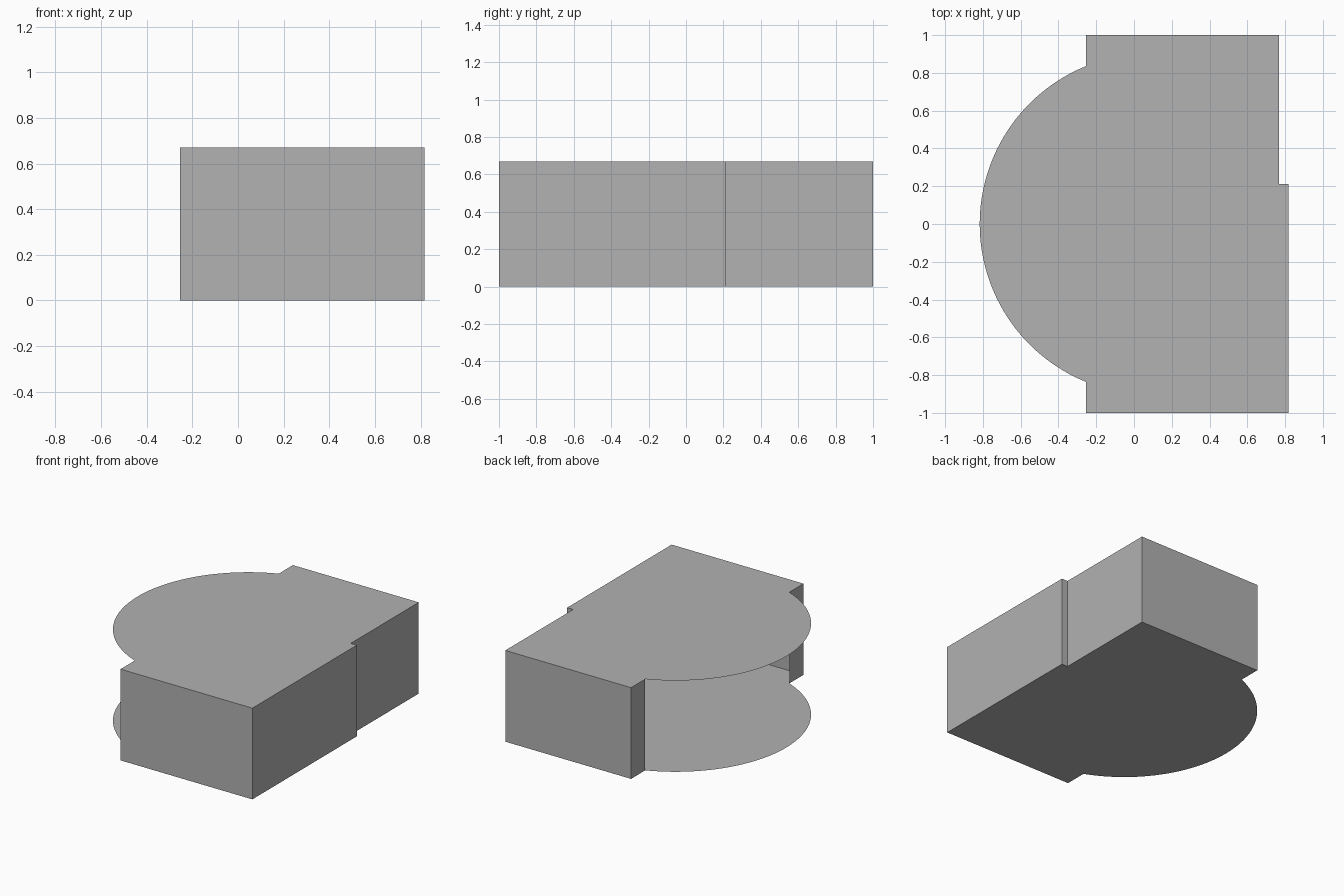
import bpy, bmesh, math

cube = bpy.data.objects.get("Cube")
if cube:
    bpy.data.objects.remove(cube, do_unlink=True)

HEIGHT = 0.67
RIGHT, LEFT, STEP_X, STEP_Y = 0.817, -0.254, 0.768, 0.212
CHORD, APEX = 0.836, -0.817

grey = bpy.data.materials.new("light grey")
grey.use_nodes = True
colour = (0.445, 0.445, 0.445, 1)
grey.diffuse_color = colour
grey.node_tree.nodes["Principled BSDF"].inputs["Base Color"].default_value = colour


def add_object(name, points, faces):
    mesh = bpy.data.meshes.new(name)
    mesh.from_pydata(points, [], faces)
    mesh.materials.append(grey)
    obj = bpy.data.objects.new(name, mesh)
    bpy.context.collection.objects.link(obj)
    return obj


def add_slab(name, outline, z, up):
    points = [(x, y, z) for x, y in outline]
    order = list(range(len(points)))
    return add_object(name, points, [order if up else order[::-1]])


# Straight wall path, counter-clockwise around the open curved side
wall_path = [(LEFT, -CHORD), (LEFT, -1), (RIGHT, -1), (RIGHT, STEP_Y),
             (STEP_X, STEP_Y), (STEP_X, 1), (LEFT, 1), (LEFT, CHORD)]

# Arc through both stub ends and the apex
sagitta = LEFT - APEX
radius = (CHORD ** 2 + sagitta ** 2) / (2 * sagitta)
centre = APEX + radius
half = math.asin(CHORD / radius)
STEPS = 48
arc = []
for i in range(1, STEPS):
    a = math.pi - half + 2 * half * i / STEPS
    arc.append((centre + radius * math.cos(a), radius * math.sin(a)))

# Thin floor and roof share the full outline
add_slab("floor", wall_path + arc, 0, False)
add_slab("roof", wall_path + arc, HEIGHT, True)

# Thin walls, leaving the curved side open
n = len(wall_path)
points = [(x, y, z) for z in (0, HEIGHT) for x, y in wall_path]
add_object("walls", points, [(i, i + 1, n + i + 1, n + i) for i in range(n - 1)])
